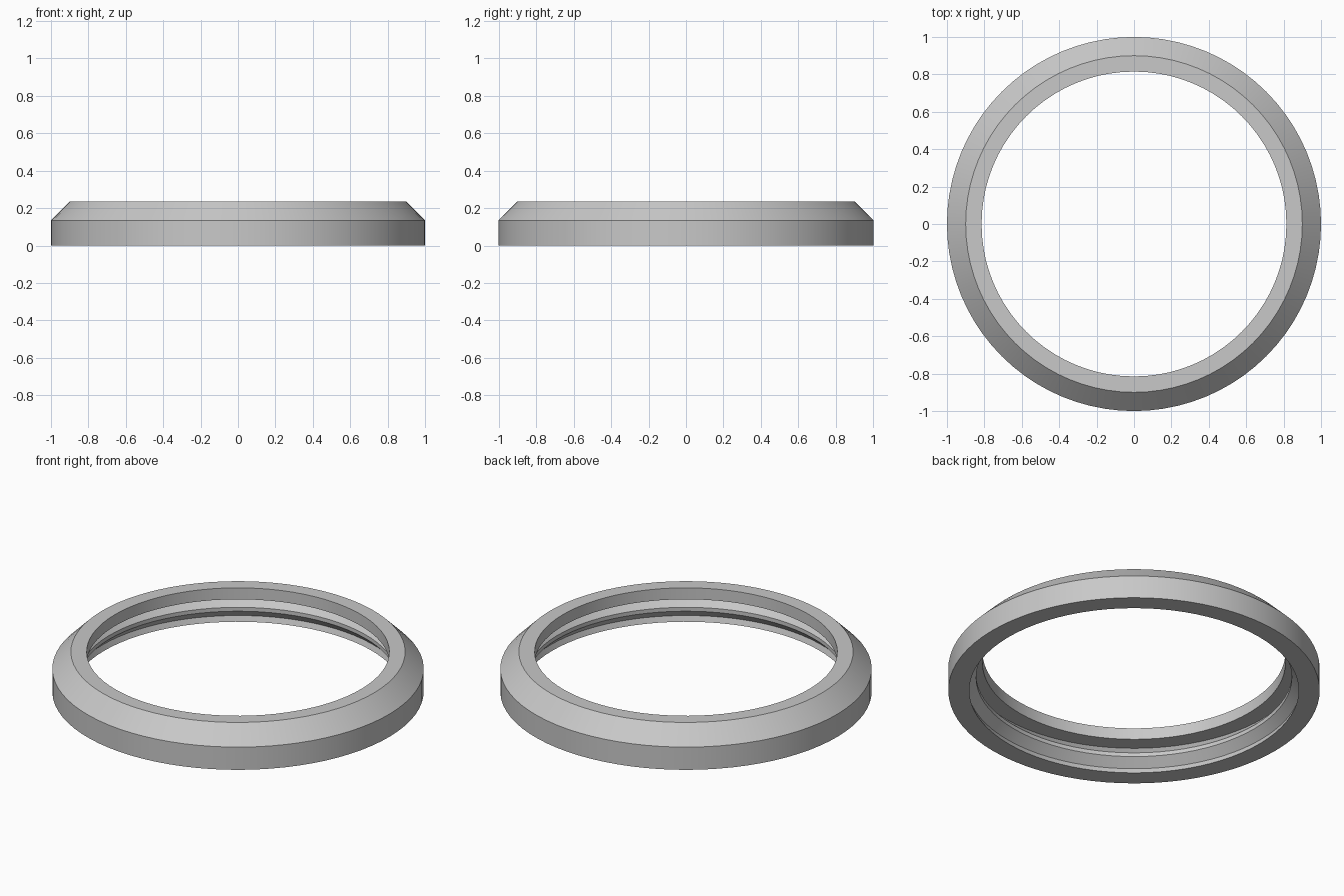
import bpy
import bmesh
import math
from mathutils import Matrix, Vector

cube = bpy.data.objects.get("Cube")
if cube:
    bpy.data.objects.remove(cube, do_unlink=True)

SEGMENTS = 80

# Single plain grey material
grey = bpy.data.materials.new("satin_grey")
grey.use_nodes = True
colour = (0.58, 0.58, 0.58, 1.0)
grey.diffuse_color = colour
grey.node_tree.nodes["Principled BSDF"].inputs["Base Color"].default_value = colour

# Ring cross-section as (radius, height), running round the closed outline
outer_side = [(1.0, 0.0), (1.0, 0.135), (0.9, 0.235)]
top_lip = [(0.815, 0.235), (0.815, 0.167)]
upper_groove = [(0.912, 0.167)]
snap_ridge = [(0.85, 0.103), (0.85, 0.08)]
lower_groove = [(0.898, 0.032), (0.887, 0.0)]
profile = outer_side + top_lip + upper_groove + snap_ridge + lower_groove


def lathe(name, outline, segments, material):
    """Revolve a closed outline around the z axis."""
    bm = bmesh.new()
    rings = []
    for i in range(segments):
        turn = Matrix.Rotation(math.tau * i / segments, 3, "Z")
        rings.append([bm.verts.new(turn @ Vector((r, 0, z))) for r, z in outline])
    for i, ring in enumerate(rings):
        following = rings[(i + 1) % segments]
        for j in range(len(outline)):
            k = (j + 1) % len(outline)
            bm.faces.new((ring[j], following[j], following[k], ring[k]))
    bmesh.ops.recalc_face_normals(bm, faces=bm.faces)
    mesh = bpy.data.meshes.new(name)
    bm.to_mesh(mesh)
    bm.free()
    mesh.materials.append(material)
    obj = bpy.data.objects.new(name, mesh)
    bpy.context.collection.objects.link(obj)
    return obj


# Bevelled ring with grooved inside
ring = lathe("bezel_ring", profile, SEGMENTS, grey)
bpy.ops.object.select_all(action="DESELECT")
ring.select_set(True)
bpy.context.view_layer.objects.active = ring
bpy.ops.object.shade_smooth_by_angle(angle=math.radians(25))
